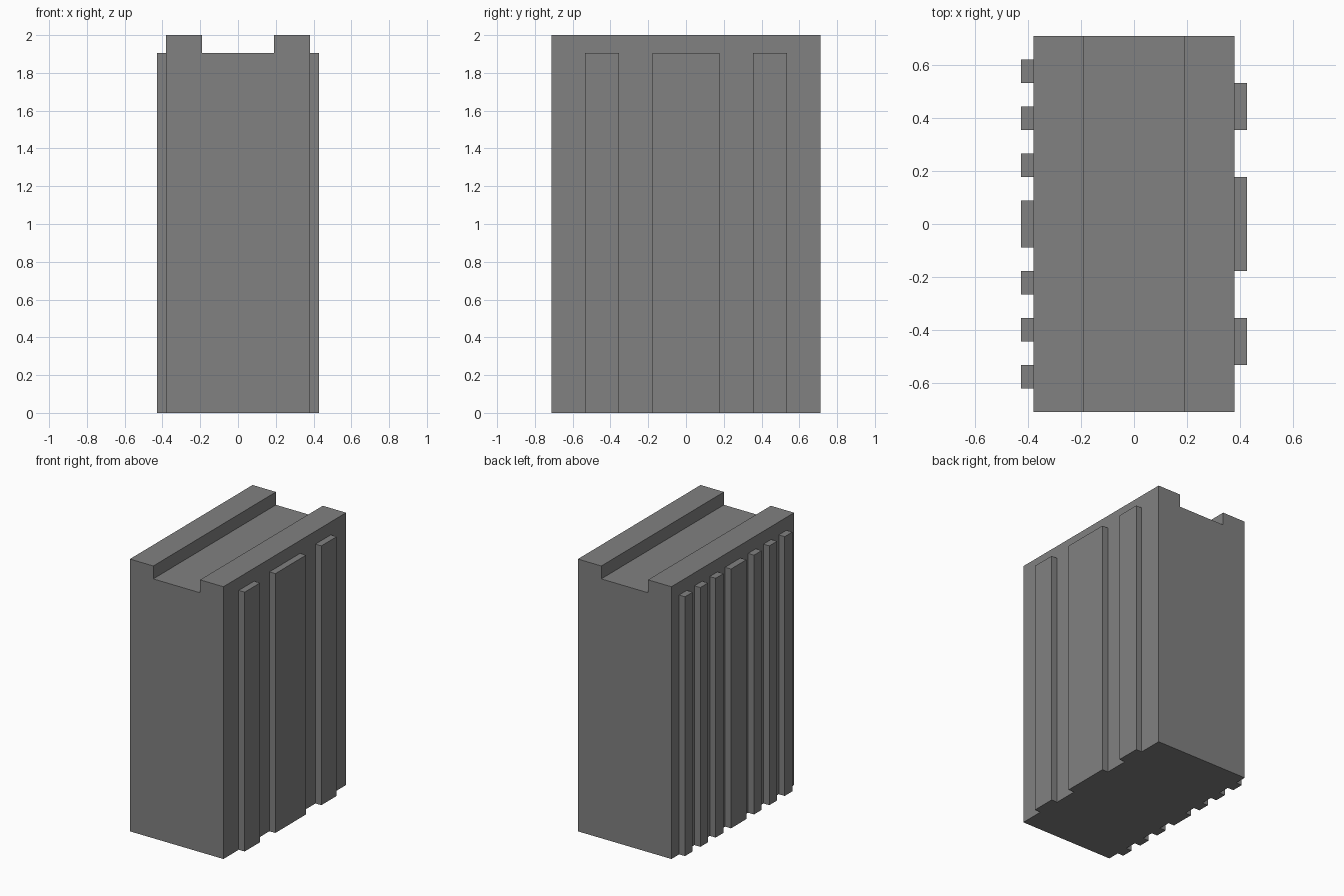
import bpy, bmesh

if "Cube" in bpy.data.objects:
    bpy.data.objects.remove(bpy.data.objects["Cube"])

U = 0.089                    # rib module along y (body is 16 modules long)
HALF_X, HALF_Y = 0.38, 8 * U
TOP, GROOVE_Z, GROOVE_X = 2.0, 1.905, 0.19
RIB_DEPTH = 0.048

grey = bpy.data.materials.new("mid_grey")
grey.diffuse_color = (0.22, 0.22, 0.22, 1)
grey.use_nodes = True
grey.node_tree.nodes["Principled BSDF"].inputs["Base Color"].default_value = grey.diffuse_color


def extrude(name, profile, vec):
    """Extrude a closed profile of 3D points along vec into a solid."""
    bm = bmesh.new()
    face = bm.faces.new([bm.verts.new(p) for p in profile])
    res = bmesh.ops.extrude_face_region(bm, geom=[face], use_keep_orig=True)
    moved = [g for g in res["geom"] if isinstance(g, bmesh.types.BMVert)]
    bmesh.ops.translate(bm, verts=moved, vec=vec)
    bmesh.ops.recalc_face_normals(bm, faces=bm.faces)
    mesh = bpy.data.meshes.new(name)
    bm.to_mesh(mesh)
    bm.free()
    mesh.materials.append(grey)
    obj = bpy.data.objects.new(name, mesh)
    bpy.context.collection.objects.link(obj)
    return obj


def rib(name, side, y0, y1):
    """Vertical rib standing off the left (-1) or right (+1) face."""
    xa, xb = side * HALF_X, side * (HALF_X + RIB_DEPTH)
    base = [(xa, y0, 0), (xb, y0, 0), (xb, y1, 0), (xa, y1, 0)]
    return extrude(name, base, (0, 0, GROOVE_Z))


# Block with a groove along its top
half = [(HALF_X, 0), (HALF_X, TOP), (GROOVE_X, TOP), (GROOVE_X, GROOVE_Z)]
outline = half + [(-x, z) for x, z in reversed(half)]
extrude("grooved_block", [(x, -HALF_Y, z) for x, z in outline], (0, 2 * HALF_Y, 0))

# Ribs: one wide in the middle, the others mirrored front to back
for label, side, centre, pairs in (
    ("left", -1, 1, [(2, 3), (4, 5), (6, 7)]),
    ("right", 1, 2, [(4, 6)]),
):
    rib(f"{label}_centre_rib", side, -centre * U, centre * U)
    for i, (a, b) in enumerate(pairs, 1):
        rib(f"{label}_back_rib_{i}", side, a * U, b * U)
        rib(f"{label}_front_rib_{i}", side, -b * U, -a * U)
